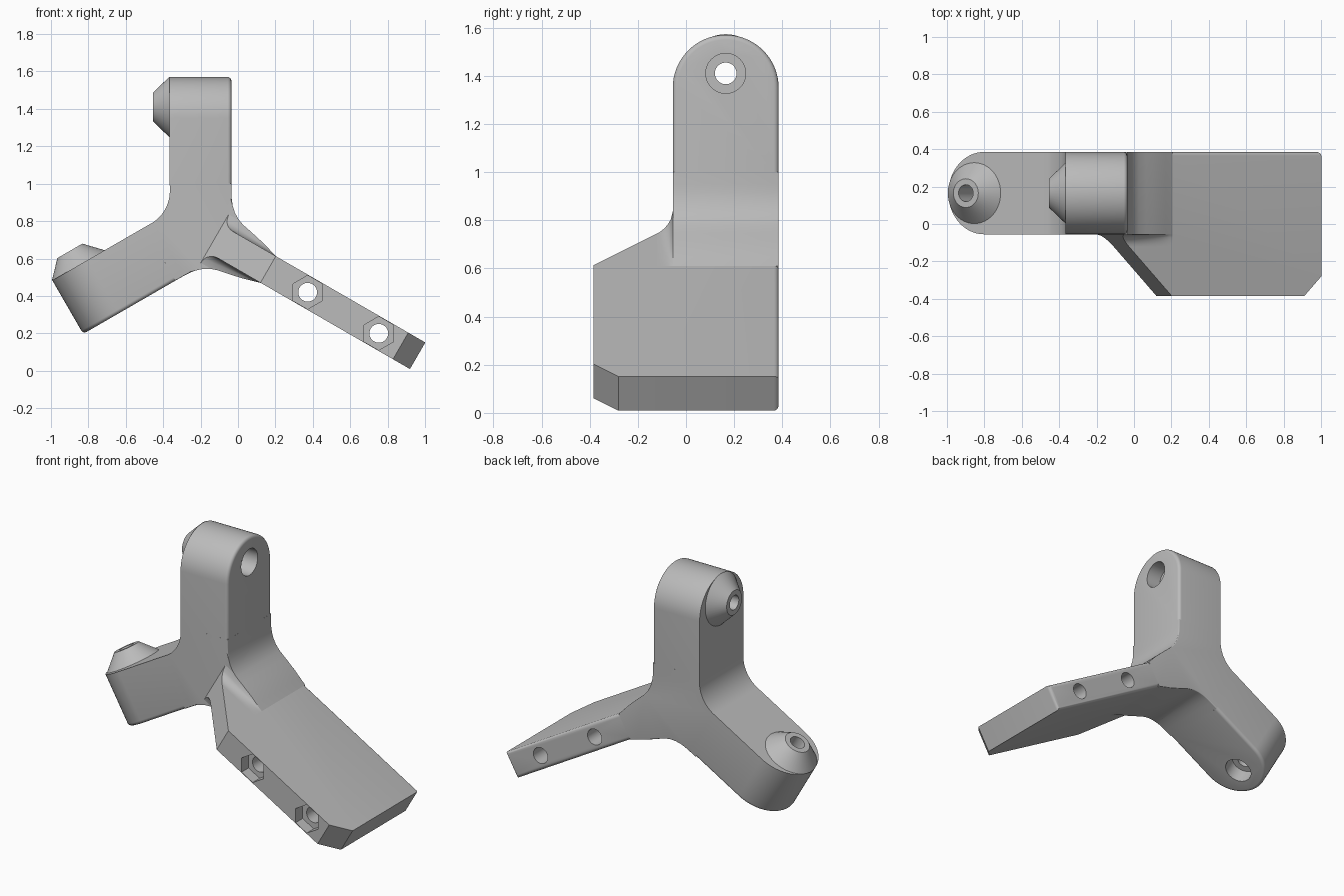
import bpy
import bmesh
from math import sin, cos, pi, radians, sqrt
from mathutils import Matrix, Vector

cube = bpy.data.objects.get("Cube")
if cube:
    bpy.data.objects.remove(cube, do_unlink=True)

# Shared dimensions
HUB = Vector((-0.2, 0, 0.75))     # where the three arms meet
FRONT, BACK = -0.055, 0.385       # depth of the rounded arms
MID = (FRONT + BACK) / 2
HALF = 0.165                      # half thickness of the arms
THIN = 0.082                      # half thickness of the plate
JOINT = 0.25                      # where the arms leave the hub
PLATE = 0.42                      # where the plate leaves the hub
FLARE = 0.087                     # start of the slanted plate edge
ROUND = 0.02
C, S = cos(pi / 6), sin(pi / 6)

grey = bpy.data.materials.new("plain_grey")
grey.use_nodes = True
grey.diffuse_color = (0.5, 0.5, 0.5, 1)
grey.node_tree.nodes["Principled BSDF"].inputs["Base Color"].default_value = (0.5, 0.5, 0.5, 1)


def slope(u, y, v):
    """Point u along the tilted plate, v above its middle."""
    return HUB + Vector((u * C + v * S, y, v * C - u * S))


def activate(obj):
    bpy.ops.object.select_all(action="DESELECT")
    obj.select_set(True)
    bpy.context.view_layer.objects.active = obj


def smooth(obj):
    activate(obj)
    bpy.ops.object.shade_smooth_by_angle(angle=radians(28))


def make(name, bm):
    bmesh.ops.recalc_face_normals(bm, faces=bm.faces)
    mesh = bpy.data.meshes.new(name)
    bm.to_mesh(mesh)
    bm.free()
    mesh.materials.append(grey)
    obj = bpy.data.objects.new(name, mesh)
    bpy.context.collection.objects.link(obj)
    return obj


def loft(name, rings, rounded=None):
    """Closed solid through rings of points; rounded(a, b) picks edges to soften."""
    bm = bmesh.new()
    rows = [[bm.verts.new(p) for p in ring] for ring in rings]
    n = len(rows[0])
    for low, high in zip(rows, rows[1:]):
        for i in range(n):
            j = (i + 1) % n
            bm.faces.new((low[i], low[j], high[j], high[i]))
    bm.faces.new(rows[0])
    bm.faces.new(rows[-1])
    bmesh.ops.recalc_face_normals(bm, faces=bm.faces)
    if rounded:
        edges = [e for e in bm.edges if rounded(e.verts[0].co, e.verts[1].co)]
        bmesh.ops.bevel(bm, geom=edges, offset=ROUND, segments=4, profile=0.5,
                        affect="EDGES", clamp_overlap=True)
    return make(name, bm)


def cylinder(name, start, end, r1, r2=None, sides=48):
    axis = end - start
    turn = Matrix.Rotation(pi / 2, 4, "X" if abs(axis.y) > abs(axis.x) else "Y")
    bm = bmesh.new()
    flip = axis.x < 0 or axis.y > 0
    r2 = r1 if r2 is None else r2
    if flip:
        r1, r2 = r2, r1
    bmesh.ops.create_cone(bm, cap_ends=True, segments=sides, radius1=r1, radius2=r2,
                          depth=axis.length,
                          matrix=Matrix.Translation((start + end) / 2) @ turn)
    return make(name, bm)


def cut(obj, cutters):
    for cutter in cutters:
        cutter.hide_render = True
        mod = obj.modifiers.new("hole", "BOOLEAN")
        mod.operation, mod.solver, mod.object = "DIFFERENCE", "EXACT", cutter
        activate(obj)
        bpy.ops.object.modifier_apply(modifier=mod.name)


def discard(objs):
    for obj in objs:
        bpy.data.objects.remove(obj, do_unlink=True)


# Hub: three-way outline, symmetric about the plate's middle
flank = [(0.018, 0.299), (0.043, 0.256), (0.062, 0.226), (0.083, 0.2), (0.11, 0.175),
         (0.143, 0.154), (0.18, 0.14), (0.23, 0.13), (0.277, 0.12), (0.33, 0.108),
         (0.37, 0.096), (PLATE, THIN)]
crotch = [(-0.421 + 0.2 * cos(pi * k / 48), 0.2 * sin(pi * k / 48)) for k in range(9)]
shoulder = (-HALF * C - JOINT * S, -HALF * S + JOINT * C)
half = crotch + [shoulder] + flank
outline = half + [(u, -v) for u, v in reversed(half[1:])]


def hub_rounded(a, b):
    if abs(a.y - b.y) > 0.001:
        return False
    us = [(p - HUB).x * C - (p - HUB).z * S for p in (a, b)]
    if min(us) < 0 or abs(us[0] - us[1]) < 0.001:
        return False
    return a.y > 0 or max(us) < 0.09


smooth(loft("hub", [[slope(u, y, v) for u, v in outline] for y in (FRONT, BACK)], hub_rounded))

# Upper arm with rounded end
R = (BACK - FRONT) / 2
tip = 0.82 - R
side = [(FRONT, JOINT)] + [(MID - R * cos(pi * k / 32), tip + R * sin(pi * k / 32))
                           for k in range(33)] + [(BACK, JOINT)]


def arm_rounded(a, b):
    outer = min(a.x, b.x) > HUB.x + HALF - 0.001
    return outer and max(a.z, b.z) > HUB.z + JOINT + 0.001


upper_arm = loft("upper_arm", [[HUB + Vector((x, y, z)) for y, z in side]
                               for x in (-HALF, HALF)], arm_rounded)


# Conical boss, bolt hole and counterbore
def bolt(x):
    return HUB + Vector((x, MID, 0.66))


upper_boss = cylinder("upper_boss", bolt(-HALF), bolt(-0.255), 0.163, 0.077)
bore = cylinder("bore_cutter", bolt(-0.4), bolt(0.4), 0.045)
recess = cylinder("recess_cutter", bolt(HALF - 0.1), bolt(0.4), 0.083)
cut(upper_arm, [bore, recess])
cut(upper_boss, [bore])
discard([bore, recess])

# Side arm and boss: reflections across the plate's middle
mirror = (Matrix.Translation(HUB) @ Matrix.Scale(-1, 4, Vector((S, 0, C)))
          @ Matrix.Translation(-HUB))
for obj, name in ((upper_arm, "side_arm"), (upper_boss, "side_boss")):
    smooth(obj)
    mesh = obj.data.copy()
    mesh.transform(mirror)
    mesh.flip_normals()
    twin = bpy.data.objects.new(name, mesh)
    bpy.context.collection.objects.link(twin)

# Mounting plate with clipped corners
shape = [(PLATE, BACK), (1.34, BACK), (1.34, -0.28), (1.235, -BACK),
         (FLARE + BACK + FRONT, -BACK), (FLARE, FRONT), (PLATE, FRONT)]


def plate_rounded(a, b):
    return min(a.y, b.y) > BACK - 0.001 and max(a.x, b.x) > 0.5


plate = loft("mounting_plate", [[slope(u, y, v) for u, y in shape] for v in (-THIN, THIN)],
             plate_rounded)

# Screw holes with hexagonal nut pockets
cutters = []
for u in (0.661, 1.1):
    cutters.append(cylinder("screw_cutter", slope(u, -0.5, 0), slope(u, 0.5, 0), 0.05))
    cutters.append(cylinder("nut_cutter", slope(u, -0.5, 0), slope(u, -BACK + 0.07, 0),
                            0.09, sides=6))
cut(plate, cutters)
discard(cutters)
smooth(plate)


# Concave fillet blending the hub into the front of the plate
def flank_height(u):
    for (u0, v0), (u1, v1) in zip(flank, flank[1:]):
        if u <= u1:
            return min(0.15, v0 + (v1 - v0) * (u - u0) / (u1 - u0))
    return THIN


rings = []
for k in range(9):
    t = k / 8
    drop = 1 - sqrt(1 - (1 - t) ** 2)
    start = FLARE + 0.065 * t
    us = [start + (PLATE - start) * i / 14 for i in range(15)]
    top = [(u, THIN + (flank_height(u) - THIN) * drop) for u in us]
    ring = top + [(u, -v) for u, v in reversed(top)]
    rings.append([slope(u, FRONT - 0.065 * t, v) for u, v in ring])
smooth(loft("plate_fillet", rings))
